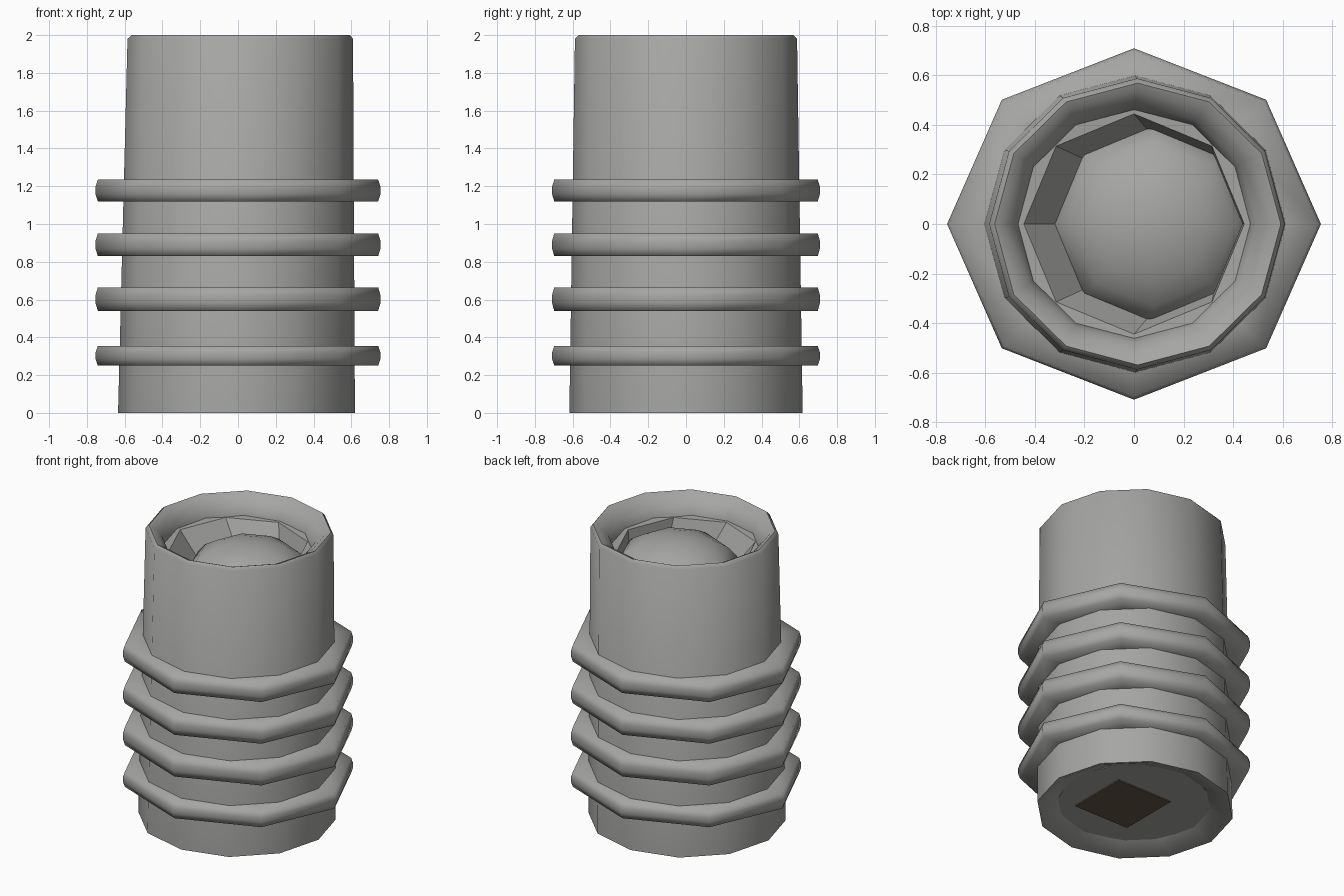
import bpy, bmesh, math

if "Cube" in bpy.data.objects:
    bpy.data.objects.remove(bpy.data.objects["Cube"])


def material(name, rgb):
    m = bpy.data.materials.new(name)
    m.diffuse_color = (*rgb, 1)
    m.use_nodes = True
    m.node_tree.nodes["Principled BSDF"].inputs["Base Color"].default_value = m.diffuse_color
    return m


GREY = material("warm_grey", (0.38, 0.38, 0.37))
BROWN = material("dark_brown", (0.13, 0.09, 0.065))


def loft(name, rings, sides, mat, closed=False, cap_start=False, cap_end=False,
         angle=50, ys=1.0, turn=0.0):
    """Join polygon rings given as (radius, z, x offset)."""
    bm = bmesh.new()
    loops = []
    for r, z, dx in rings:
        loops.append([bm.verts.new((dx + r * math.cos(turn + 2 * math.pi * i / sides),
                                    ys * r * math.sin(turn + 2 * math.pi * i / sides), z))
                      for i in range(sides)])
    pairs = list(zip(loops, loops[1:]))
    if closed:
        pairs.append((loops[-1], loops[0]))
    for a, b in pairs:
        for i in range(sides):
            j = (i + 1) % sides
            bm.faces.new((a[i], a[j], b[j], b[i]))
    if cap_start:
        bm.faces.new(list(reversed(loops[0])))
    if cap_end:
        bm.faces.new(loops[-1])
    if closed or (cap_start and cap_end):
        bmesh.ops.recalc_face_normals(bm, faces=bm.faces[:])
    me = bpy.data.meshes.new(name)
    bm.to_mesh(me)
    bm.free()
    me.materials.append(mat)
    ob = bpy.data.objects.new(name, me)
    bpy.context.collection.objects.link(ob)
    bpy.ops.object.select_all(action='DESELECT')
    ob.select_set(True)
    bpy.context.view_layer.objects.active = ob
    bpy.ops.object.shade_smooth_by_angle(angle=math.radians(angle))
    return ob


# Tapered twelve-sided tube with a rounded lip and bevelled foot
loft("tube", [(0.627, 0.0, -0.008), (0.597, 1.98, 0.012), (0.578, 2.0, 0.015),
              (0.545, 1.985, 0.012), (0.49, 1.93, 0.005), (0.465, 1.86, 0),
              (0.47, 0.06, 0), (0.50, 0.045, 0), (0.61, 0.0, -0.008)],
     12, GREY, closed=True, ys=0.985)

# Four octagonal collars around the tube
for i, (z0, z1) in enumerate([(0.25, 0.355), (0.54, 0.665), (0.83, 0.95), (1.12, 1.235)]):
    h = z1 - z0
    loft(f"collar_{i + 1}",
         [(0.56, z0, 0), (0.742, z0, 0), (0.755, z0 + 0.35 * h, 0),
          (0.755, z0 + 0.65 * h, 0), (0.742, z1, 0), (0.56, z1, 0)],
         8, GREY, closed=True, ys=0.94, angle=80)

# Ledge and sloping socket inside the mouth
loft("socket", [(0.35, 1.66, 0.08), (0.445, 1.87, 0.0), (0.52, 1.875, 0.0)],
     8, GREY, angle=30)

# Low domed plug sitting in the socket
dome = [(0.41 * math.cos(a), 1.68 + 0.24 * math.sin(a), 0.08)
        for a in (math.radians(d) for d in (0, 18, 36, 54, 70, 82))]
loft("dome", dome, 8, GREY, cap_start=True, cap_end=True, angle=60)

# Closed underside with a square brown plate
loft("floor", [(0.51, 0.05, 0), (0.51, 0.09, 0)], 8, GREY, cap_start=True, cap_end=True)
plate = loft("base_plate", [(0.30, 0.042, 0.05), (0.30, 0.05, 0.05)], 4, BROWN,
             cap_start=True, cap_end=True, turn=math.pi / 4)
plate.location.y = -0.05
